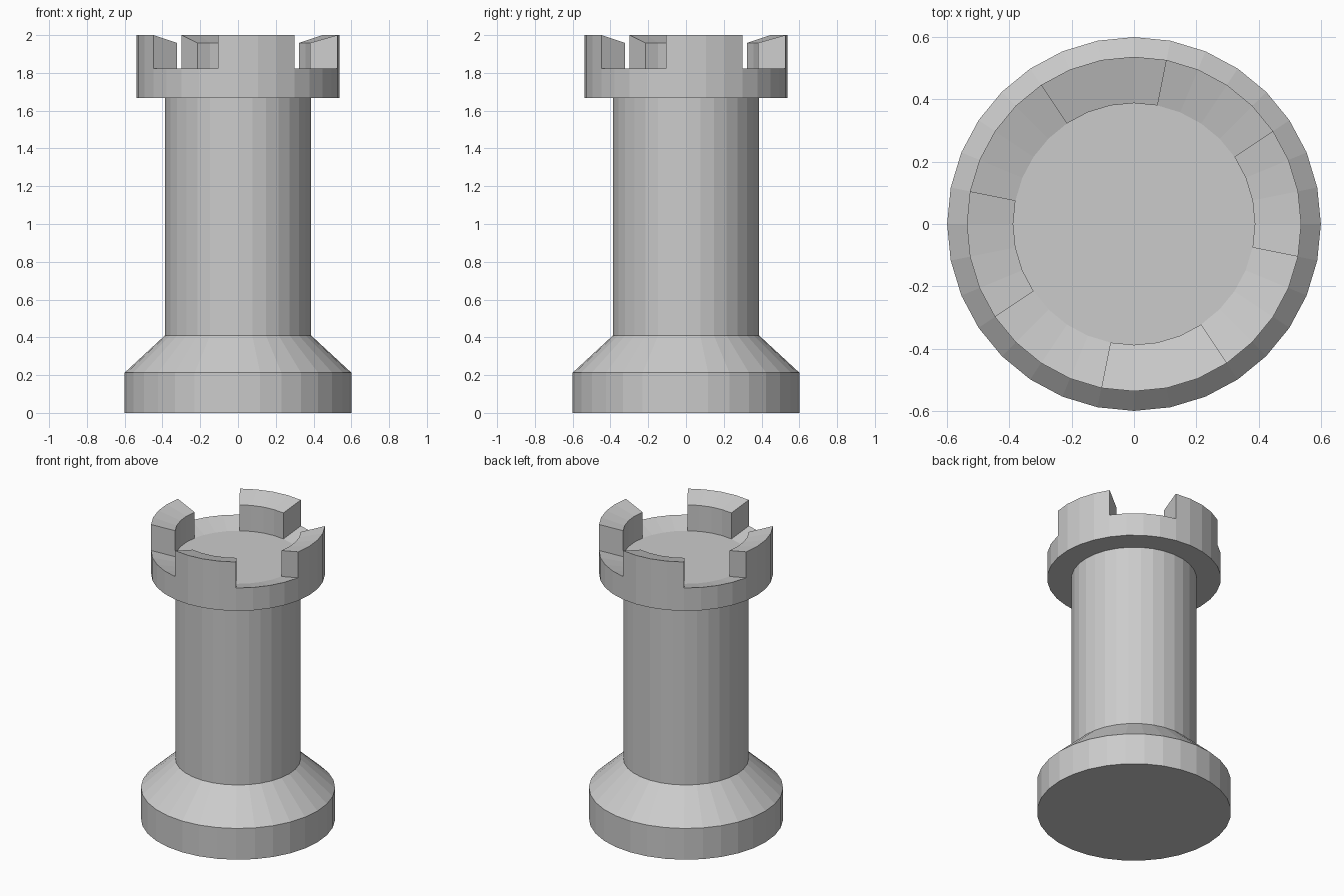
import bpy, bmesh, math

if "Cube" in bpy.data.objects:
    bpy.data.objects.remove(bpy.data.objects["Cube"])

SIDES = 32
# Turned profile (radius, height): base, flare, shaft, crown, dished rim
PROFILE = [(0.60, 0.0), (0.60, 0.213), (0.387, 0.41), (0.387, 1.667),
           (0.537, 1.667), (0.537, 1.823), (0.388, 1.782)]
MERLON_HEIGHT = 0.177

bm = bmesh.new()


def ring(radius, z):
    return [bm.verts.new((radius * math.cos(2 * math.pi * i / SIDES),
                          radius * math.sin(2 * math.pi * i / SIDES), z))
            for i in range(SIDES)]


# Lathe the profile, remembering the sloped rim faces that become merlons
rings = [ring(r, z) for r, z in PROFILE]
merlon_faces = []
for level, (low, high) in enumerate(zip(rings, rings[1:])):
    for i in range(SIDES):
        j = (i + 1) % SIDES
        face = bm.faces.new((low[i], low[j], high[j], high[i]))
        if level == len(rings) - 2 and i % 8 in (7, 0, 1, 2):
            merlon_faces.append(face)

# Underside and tower floor
bm.faces.new(list(reversed(rings[0])))
bm.faces.new(rings[-1])

# Four battlements raised from the rim
result = bmesh.ops.extrude_face_region(bm, geom=merlon_faces)
raised = [g for g in result["geom"] if isinstance(g, bmesh.types.BMVert)]
bmesh.ops.translate(bm, verts=raised, vec=(0, 0, MERLON_HEIGHT))
old = [f for f in merlon_faces if f.is_valid]
if old:
    bmesh.ops.delete(bm, geom=old, context='FACES')
bmesh.ops.recalc_face_normals(bm, faces=bm.faces)

mesh = bpy.data.meshes.new("rook_tower")
bm.to_mesh(mesh)
bm.free()
bpy.context.collection.objects.link(bpy.data.objects.new("rook_tower", mesh))
